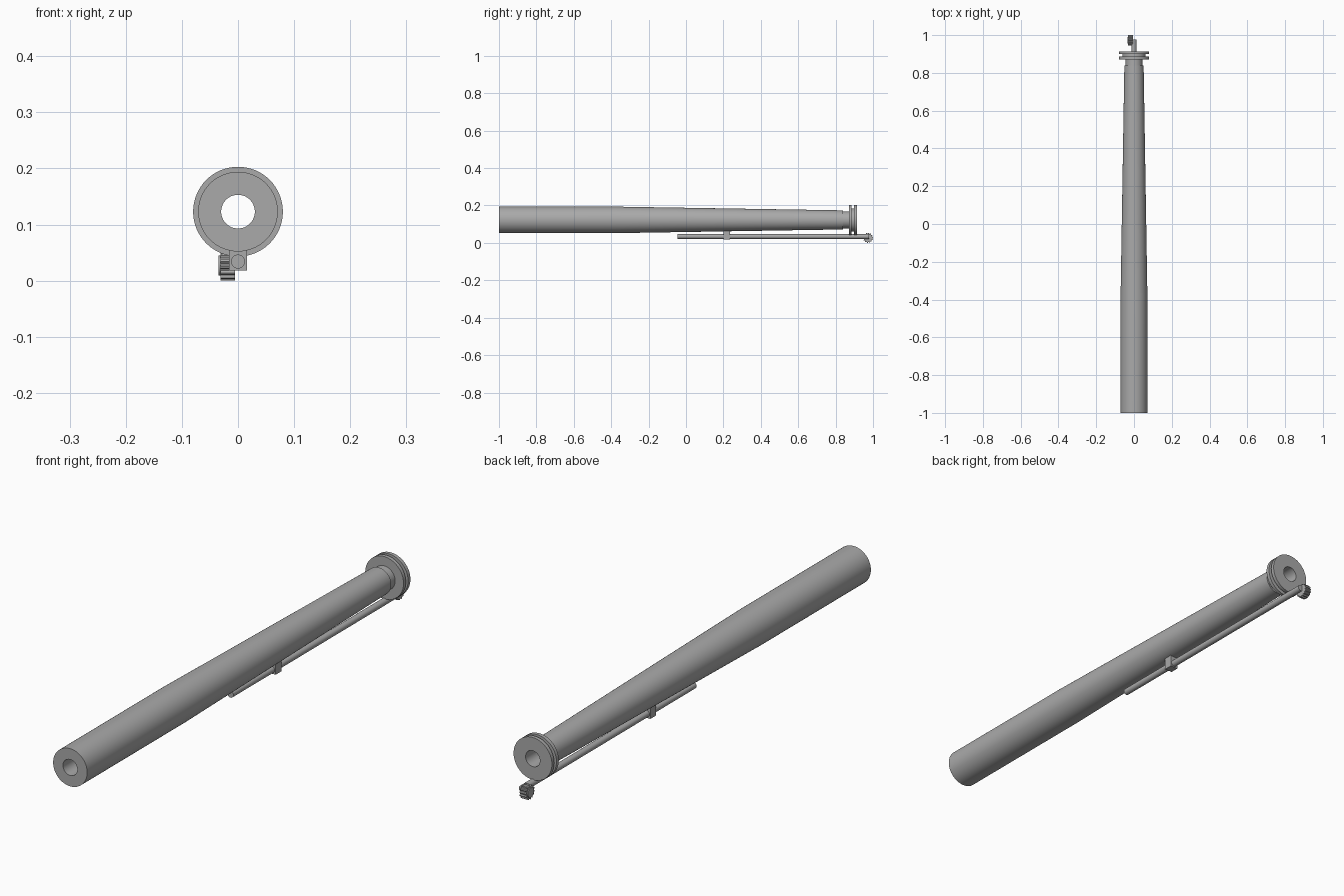
import bpy, bmesh, math
from mathutils import Matrix, Vector

if "Cube" in bpy.data.objects:
    bpy.data.objects.remove(bpy.data.objects["Cube"])

steel = bpy.data.materials.new("grey steel")
steel.use_nodes = True
GREY = (0.4, 0.4, 0.4, 1)
steel.diffuse_color = GREY
steel.node_tree.nodes["Principled BSDF"].inputs["Base Color"].default_value = GREY

AXIS_Z = 0.123
ROD_Z = 0.034


def finish(name, bm, smooth=True):
    bmesh.ops.recalc_face_normals(bm, faces=bm.faces)
    mesh = bpy.data.meshes.new(name)
    bm.to_mesh(mesh)
    bm.free()
    mesh.materials.append(steel)
    obj = bpy.data.objects.new(name, mesh)
    bpy.context.collection.objects.link(obj)
    if smooth:
        bpy.ops.object.select_all(action="DESELECT")
        obj.select_set(True)
        bpy.context.view_layer.objects.active = obj
        bpy.ops.object.shade_smooth_by_angle(angle=math.radians(30))
    return obj


def lathe(name, profile, z, sides, closed):
    """Spin (radius, y) points around a lengthwise axis at height z."""
    bm = bmesh.new()
    verts = [bm.verts.new((r, y, z)) for r, y in profile]
    edges = [bm.edges.new(pair) for pair in zip(verts, verts[1:])]
    if closed:
        edges.append(bm.edges.new((verts[-1], verts[0])))
    bmesh.ops.spin(bm, geom=verts + edges, cent=(0, 0, z), axis=(0, 1, 0),
                   angle=math.tau, steps=sides, use_duplicate=False)
    bmesh.ops.remove_doubles(bm, verts=bm.verts, dist=1e-5)
    return finish(name, bm)


# Tapered barrel with open bore, neck and double breech flange
lathe("barrel", [
    (0.03, -1), (0.071, -1), (0.071, -0.38), (0.051, 0.84),
    (0.045, 0.84), (0.045, 0.872), (0.08, 0.872), (0.08, 0.886),
    (0.062, 0.886), (0.062, 0.899), (0.08, 0.899), (0.08, 0.913),
    (0.03, 0.913)], AXIS_Z, 64, True)

# Elevating rod under the barrel
lathe("rod", [(0, -0.045), (0.0125, -0.045), (0.0125, 0.978), (0, 0.978)],
      ROD_Z, 24, False)

# Clamp block joining rod and barrel
bm = bmesh.new()
bmesh.ops.create_cube(bm, size=1, matrix=Matrix.Translation((0, 0.218, 0.043))
                      @ Matrix.Diagonal((0.032, 0.034, 0.05, 1)))
finish("rod_clamp", bm, False)


# Ribbed knob on the side of the rod end
def cog(name, x0, x1, outer, inner, teeth):
    bm = bmesh.new()
    ring = []
    for i in range(teeth * 4):
        a = math.tau * (i + 0.5) / (teeth * 4)
        r = outer if i % 4 < 2 else inner
        ring.append(bm.verts.new((x0, 0.973 + r * math.cos(a), 0.027 + r * math.sin(a))))
    face = bm.faces.new(ring)
    side = bmesh.ops.extrude_face_region(bm, geom=[face])
    moved = [v for v in side["geom"] if isinstance(v, bmesh.types.BMVert)]
    bmesh.ops.translate(bm, verts=moved, vec=Vector((x1 - x0, 0, 0)))
    return finish(name, bm, False)


cog("knob", -0.031, -0.005, 0.027, 0.023, 14)
cog("knob_cap", -0.035, -0.031, 0.018, 0.018, 8)
